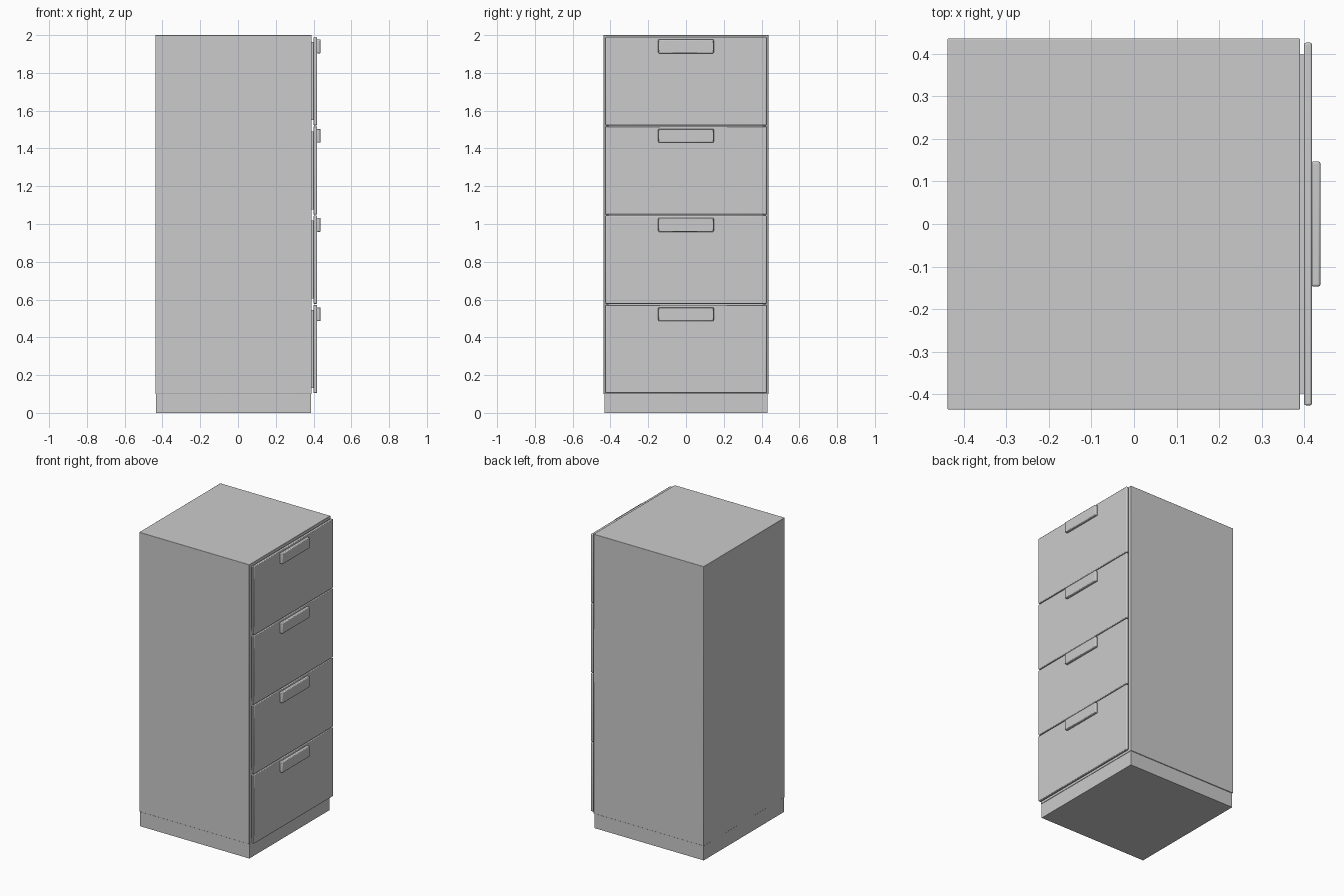
import bpy, bmesh
from mathutils import Vector

if "Cube" in bpy.data.objects:
    bpy.data.objects.remove(bpy.data.objects["Cube"])


def box(name, lo, hi, bevel=0.0, segments=2, open_dir=None, wall=0.02):
    """Box between two corners; open_dir hollows it out from that side."""
    lo, hi = Vector(lo), Vector(hi)
    size, mid = hi - lo, (lo + hi) / 2
    bm = bmesh.new()
    bmesh.ops.create_cube(bm, size=1)
    for v in bm.verts:
        v.co = Vector([v.co[i] * size[i] for i in range(3)])
    bm.normal_update()
    if open_dir:
        d = Vector(open_dir)
        face = max(bm.faces, key=lambda f: f.normal.dot(d))
        depth = abs(size.dot(d)) - wall
        bmesh.ops.inset_region(bm, faces=[face], thickness=wall, use_even_offset=True)
        ext = bmesh.ops.extrude_discrete_faces(bm, faces=[face])
        bmesh.ops.translate(bm, verts=list(ext["faces"][0].verts), vec=-d * depth)
    mesh = bpy.data.meshes.new(name)
    bm.to_mesh(mesh)
    bm.free()
    ob = bpy.data.objects.new(name, mesh)
    ob.location = mid
    bpy.context.collection.objects.link(ob)
    if bevel:
        m = ob.modifiers.new("Bevel", "BEVEL")
        m.width = bevel
        m.segments = segments
    bpy.context.view_layer.objects.active = ob
    ob.select_set(True)
    bpy.ops.object.shade_smooth_by_angle(angle=0.6)
    ob.select_set(False)
    return ob


# Recessed plinth
box("plinth", (-0.435, -0.431, 0), (0.387, 0.431, 0.102))

# Cabinet shell, open at the drawer side
box("cabinet_shell", (-0.438, -0.436, 0.1), (0.39, 0.436, 2.0),
    bevel=0.002, open_dir=(1, 0, 0), wall=0.025)

# Four drawers: tray, front panel and pull
pitch = 0.4725
for i in range(4):
    z = 0.105 + i * pitch
    n = i + 1
    box(f"drawer_tray_{n}", (-0.40, -0.398, z + 0.027), (0.402, 0.398, z + 0.44),
        open_dir=(0, 0, 1), wall=0.012)
    box(f"drawer_front_{n}", (0.40, -0.426, z), (0.418, 0.426, z + 0.467), bevel=0.004)
    box(f"drawer_handle_{n}", (0.416, -0.147, z + 0.381), (0.438, 0.147, z + 0.454), bevel=0.005)
